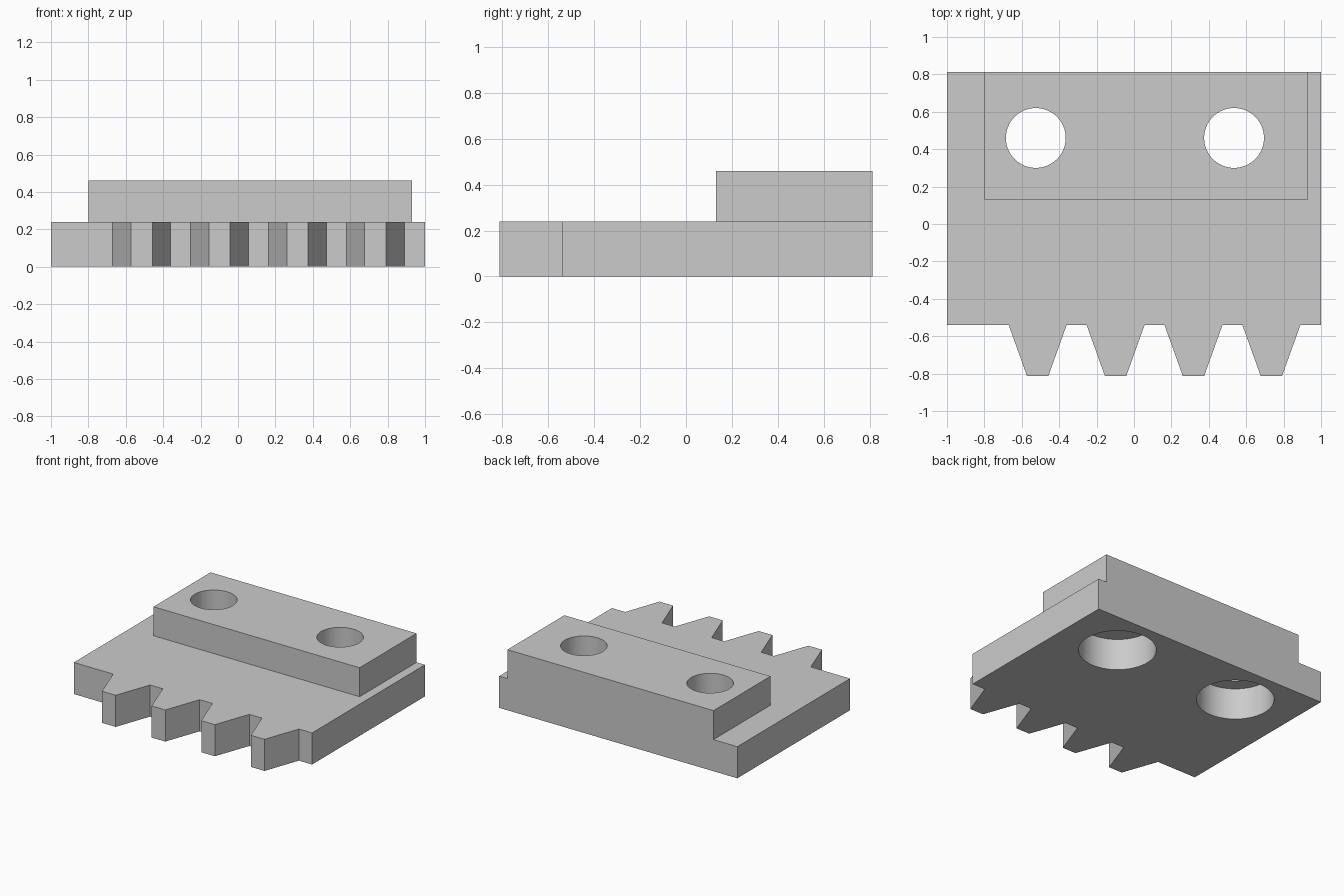
import bpy
import bmesh
import math

cube = bpy.data.objects.get("Cube")
if cube:
    bpy.data.objects.remove(cube, do_unlink=True)

grey = bpy.data.materials.new("plain grey")
grey.use_nodes = True
grey.diffuse_color = (0.6, 0.6, 0.6, 1)
grey.node_tree.nodes["Principled BSDF"].inputs["Base Color"].default_value = (0.6, 0.6, 0.6, 1)

PLATE_TOP, BLOCK_TOP = 0.24, 0.46
BACK, FRONT, TIP = 0.813, -0.54, -0.813
HOLES = [(-0.525, 0.46), (0.535, 0.46)]


def extrude_profile(name, points, z0, z1):
    """Solid made by raising a flat outline from z0 to z1."""
    bm = bmesh.new()
    face = bm.faces.new([bm.verts.new((x, y, z0)) for x, y in points])
    raised = bmesh.ops.extrude_face_region(bm, geom=[face])["geom"]
    verts = [v for v in raised if isinstance(v, bmesh.types.BMVert)]
    bmesh.ops.translate(bm, verts=verts, vec=(0, 0, z1 - z0))
    bmesh.ops.recalc_face_normals(bm, faces=bm.faces)
    mesh = bpy.data.meshes.new(name)
    bm.to_mesh(mesh)
    bm.free()
    mesh.materials.append(grey)
    obj = bpy.data.objects.new(name, mesh)
    bpy.context.collection.objects.link(obj)
    return obj


def drill(obj, radius):
    """Cut both round holes through a part and smooth their walls."""
    bpy.ops.object.select_all(action="DESELECT")
    for x, y in HOLES:
        bpy.ops.mesh.primitive_cylinder_add(vertices=64, radius=radius, depth=2, location=(x, y, 0.3))
        cutter = bpy.context.object
        cutter.name = "hole_cutter"
        cutter.hide_render = True
        cutter.data.materials.append(grey)
        mod = obj.modifiers.new("hole", "BOOLEAN")
        mod.operation = "DIFFERENCE"
        mod.solver = "EXACT"
        mod.object = cutter
        bpy.context.view_layer.objects.active = obj
        bpy.ops.object.modifier_apply(modifier=mod.name)
        bpy.data.objects.remove(cutter, do_unlink=True)
    obj.select_set(True)
    bpy.context.view_layer.objects.active = obj
    bpy.ops.object.shade_smooth_by_angle(angle=math.radians(30))


# Toothed plate with wide holes below
outline = [(1, BACK), (-1, BACK), (-1, FRONT)]
for i in range(4):
    c = -0.515 + i * 0.4165
    outline += [(c - 0.155, FRONT), (c - 0.057, TIP), (c + 0.057, TIP), (c + 0.155, FRONT)]
outline.append((1, FRONT))
plate = extrude_profile("toothed_plate", outline, 0, PLATE_TOP)
drill(plate, 0.268)

# Raised mounting block with narrower holes
block = extrude_profile("mounting_block", [(-0.8, 0.13), (0.93, 0.13), (0.93, BACK), (-0.8, BACK)],
                        PLATE_TOP, BLOCK_TOP)
drill(block, 0.16)
